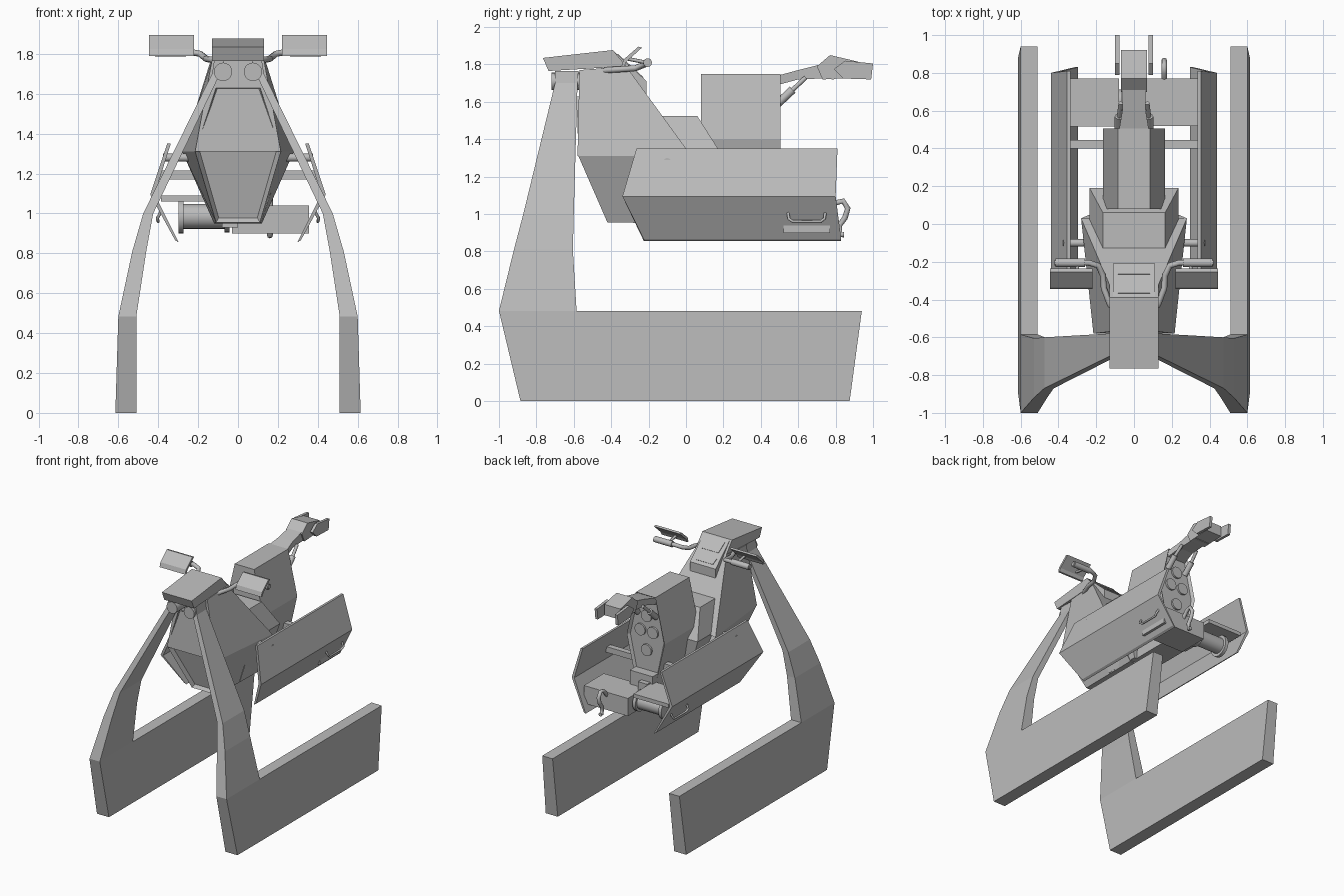
import bpy, bmesh, math
from mathutils import Vector

if "Cube" in bpy.data.objects:
    bpy.data.objects.remove(bpy.data.objects["Cube"])

grey = bpy.data.materials.new("mid_grey")
grey.diffuse_color = (0.5, 0.5, 0.5, 1)
grey.use_nodes = True
grey.node_tree.nodes["Principled BSDF"].inputs["Base Color"].default_value = grey.diffuse_color


def finish(bm, name, smooth=False):
    bmesh.ops.recalc_face_normals(bm, faces=bm.faces)
    me = bpy.data.meshes.new(name)
    bm.to_mesh(me)
    bm.free()
    me.materials.append(grey)
    ob = bpy.data.objects.new(name, me)
    bpy.context.collection.objects.link(ob)
    if smooth:
        bpy.context.view_layer.objects.active = ob
        ob.select_set(True)
        bpy.ops.object.shade_smooth_by_angle(angle=math.radians(40))
        ob.select_set(False)
    return ob


def loft(name, sections, inset_end=None, inset_start=None, smooth=False):
    """Skin a row of equal-length rings; caps can be inset (thickness, depth)."""
    bm = bmesh.new()
    rings = [[bm.verts.new(p) for p in s] for s in sections]
    n = len(rings[0])
    for a, b in zip(rings, rings[1:]):
        for i in range(n):
            bm.faces.new((a[i], a[(i + 1) % n], b[(i + 1) % n], b[i]))
    first, last = bm.faces.new(rings[0][::-1]), bm.faces.new(rings[-1])
    bmesh.ops.recalc_face_normals(bm, faces=bm.faces)
    for f, ins in ((first, inset_start), (last, inset_end)):
        if ins:
            bmesh.ops.inset_region(bm, faces=[f], thickness=ins[0], depth=0)
            bmesh.ops.translate(bm, verts=f.verts, vec=f.normal * -ins[1])
    return finish(bm, name, smooth)


def box(name, x, y, z):
    return loft(name, [[(x[0], y[0], h), (x[1], y[0], h), (x[1], y[1], h), (x[0], y[1], h)] for h in z])


def prism(name, yz, x0, x1):
    """Side profile (y, z) extruded across x."""
    return loft(name, [[(x, y, z) for y, z in yz] for x in (x0, x1)])


def rod(name, a, b, r0, r1=None, n=16):
    a, b = Vector(a), Vector(b)
    q = (b - a).to_track_quat('Z', 'Y')
    ring = lambda c, r: [c + q @ Vector((r * math.cos(t), r * math.sin(t), 0))
                         for t in (2 * math.pi * i / n for i in range(n))]
    return loft(name, [ring(a, r0), ring(b, r0 if r1 is None else r1)], smooth=True)


def tube(name, pts, r):
    cu = bpy.data.curves.new(name, 'CURVE')
    cu.dimensions, cu.bevel_depth, cu.bevel_resolution, cu.use_fill_caps = '3D', r, 2, True
    sp = cu.splines.new('POLY')
    sp.points.add(len(pts) - 1)
    for p, c in zip(sp.points, pts):
        p.co = (*c, 1)
    cu.materials.append(grey)
    ob = bpy.data.objects.new(name, cu)
    bpy.context.collection.objects.link(ob)
    return ob


def hexa(y, top, mid, low):
    """Tall hexagon at depth y; each level is (half width, z) or (half width, z, own y)."""
    lv = [(*l, y)[:3] for l in (top, mid, low)]
    return ([(w, d, z) for w, z, d in lv] + [(-w, d, z) for w, z, d in lv[::-1]])


# main fairing: hexagonal nose, widest at knee height, sloping back to the seat
loft("fairing", [
    hexa(0, (.11, 1.63, -.585), (.215, 1.31, -.575), (.11, .955, -.42)),
    hexa(0, (.13, 1.63, -.21), (.28, 1.31, .03), (.12, .95, .10))], inset_start=(.022, .025))
# upper fairing, hollow towards the rider
bm_up = [[(-.13, -.32, 1.79), (-.13, -.57, 1.77), (-.215, -.58, 1.31), (-.28, .03, 1.31)],
         [(.13, -.32, 1.79), (.13, -.57, 1.77), (.215, -.58, 1.31), (.28, .03, 1.31)]]
loft("upper_fairing", bm_up)
# headlight cowl and dashboard
prism("cowl", [(-.765, 1.835), (-.39, 1.877), (-.32, 1.79), (-.735, 1.765)], -.13, .13)
prism("dashboard", [(-.39, 1.875), (-.21, 1.71), (-.21, 1.625), (-.36, 1.72)], -.112, .112)
for nm, y, z, h in (("gauge_panel", -.335, 1.822, .045), ("switch_panel", -.25, 1.744, .025)):
    n, t = Vector((0, .675, .738)), Vector((0, .738, -.675))
    c = Vector((0, y, z))
    loft(nm, [[c + t * s * h + Vector((x, 0, 0)) + n * k for s, x in
               ((-1, -.085), (-1, .085), (1, .075), (1, -.075))] for k in (-.01, .006)])

# seat and tub
loft("seat", [
    [(-.165, -.30, 1.525), (.165, -.30, 1.525), (.165, .06, 1.525), (-.165, .06, 1.525)],
    [(-.235, -.15, 1.32), (.235, -.15, 1.32), (.235, .19, 1.32), (-.235, .19, 1.32)],
    [(-.12, -.15, .96), (.12, -.15, .96), (.12, .15, .96), (-.12, .15, .96)]])
# rear engine housing with recessed exhaust plate
loft("engine_housing", [hexa(y, (.085, 1.75), (.165, 1.40), (.085, 1.05)) for y in (.08, .505)],
     inset_end=(.018, .02))
for x, z in ((0, 1.58), (-.055, 1.46), (.055, 1.46), (0, 1.31)):
    rod("exhaust_port", (x, .47, z), (x, .50, z), .046)

for s in (-1, 1):
    # swept front leg and long skid
    sec = lambda z, xi, xo, yf, yb: [(s * xi, yf, z), (s * xo, yf, z), (s * xo, yb, z), (s * xi, yb, z)]
    loft("front_leg", [sec(.483, .51, .60, -1, -.585), sec(.81, .46, .53, -.92, -.605),
                       sec(1.0, .425, .475, -.87, -.60), sec(1.70, .09, .13, -.70, -.58),
                       sec(1.765, .07, .12, -.70, -.575)])
    loft("skid", [sec(0, .51, .615, -.885, .875), sec(.483, .51, .60, -1, .94)])
    # headlights
    rod("headlight", (s * .075, -.72, 1.71), (s * .075, -.55, 1.71), .046, n=20)
    # folded side panel: three edges, given a thin wall
    edge = [(.355, 1.35, -.265, .81), (.44, 1.095, -.34, .80), (.315, .865, -.225, .83)]
    wall = [(-.018, 0), (-.022, 0), (-.018, -.01)]
    outline = lambda k: ([(s * x, (y0, y1)[k], z) for x, z, y0, y1 in edge] +
                         [(s * (x + dx), (y0, y1)[k], z + dz)
                          for (x, z, y0, y1), (dx, dz) in zip(edge[::-1], wall[::-1])])
    loft("side_panel", [outline(0), outline(1)])
    # grab handle on the lower half of the panel
    tube("grab_handle", [(s * .385, .545, 1.01), (s * .405, .55, .975), (s * .40, .57, .96),
                         (s * .40, .72, .96), (s * .405, .74, .975), (s * .385, .745, 1.01)], .008)
    # handlebar, grip and hand guard
    tube("handlebar", [(s * .10, -.47, 1.76), (s * .13, -.42, 1.77), (s * .16, -.34, 1.775),
                       (s * .165, -.27, 1.78), (s * .19, -.22, 1.80), (s * .24, -.205, 1.81),
                       (s * .42, -.205, 1.81)], .016)
    rod("grip", (s * .26, -.205, 1.81), (s * .415, -.205, 1.81), .023)
    prism("hand_guard", [(-.345, 1.79), (-.335, 1.825), (-.255, 1.895), (-.235, 1.89),
                         (-.318, 1.815), (-.33, 1.79)], s * .22, s * .445)
    tube("guard_mount", [(s * .30, -.21, 1.81), (s * .30, -.31, 1.83)], .01)
    # gas strut holding the tail arm
    rod("strut_body", (s * .08, .49, 1.59), (s * .08, .57, 1.665), .022)
    rod("strut_rod", (s * .08, .56, 1.655), (s * .07, .64, 1.73), .012)
    # tail fins
    prism("tail_fin", [(.79, 1.775), (.85, 1.82), (1.0, 1.805), (.99, 1.72), (.84, 1.725)],
          s * .078, s * .10)

# tail arm and tail head
loft("tail_arm", [[(x, y, z) for x, z in ((-w, z0), (w, z0), (w, z1), (-w, z1))]
                  for y, w, z0, z1 in ((.49, .08, 1.69, 1.74), (.60, .062, 1.72, 1.77),
                                       (.72, .06, 1.725, 1.80), (.79, .07, 1.72, 1.82))])
prism("tail_head", [(.70, 1.79), (.77, 1.85), (.92, 1.815), (.92, 1.73), (.73, 1.72)], -.07, .07)

# cross members carrying the side panels
box("rear_crossbar", (-.40, .40), (.40, .445), (1.17, 1.215))
rod("front_crossbar", (-.375, -.10, 1.28), (.375, -.10, 1.28), .02)

# winch: equipment box, cover plate, drum with flanges, hook
box("equipment_box", (-.03, .355), (.52, .77), (.90, 1.04))
prism("winch_cover", [(.515, 1.06), (.77, 1.06), (.77, 1.09), (.515, 1.09)], -.385, -.08)
rod("winch_drum", (-.28, .65, .985), (-.05, .65, .985), .062, n=24)
for x, r in ((-.285, .085), (-.055, .08)):
    rod("winch_flange", (x - .013, .65, .985), (x + .013, .65, .985), r, n=24)
box("winch_bracket", (-.08, .0), (.50, .60), (.93, 1.10))
box("belly_block", (-.10, .10), (.10, .56), (.96, 1.15))
tube("tow_hook", [(.16, .75, 1.0), (.16, .80, 1.06), (.16, .84, 1.07), (.16, .865, 1.03),
                  (.16, .85, .98), (.16, .82, .94), (.16, .825, .89), (.16, .845, .89)], .015)
